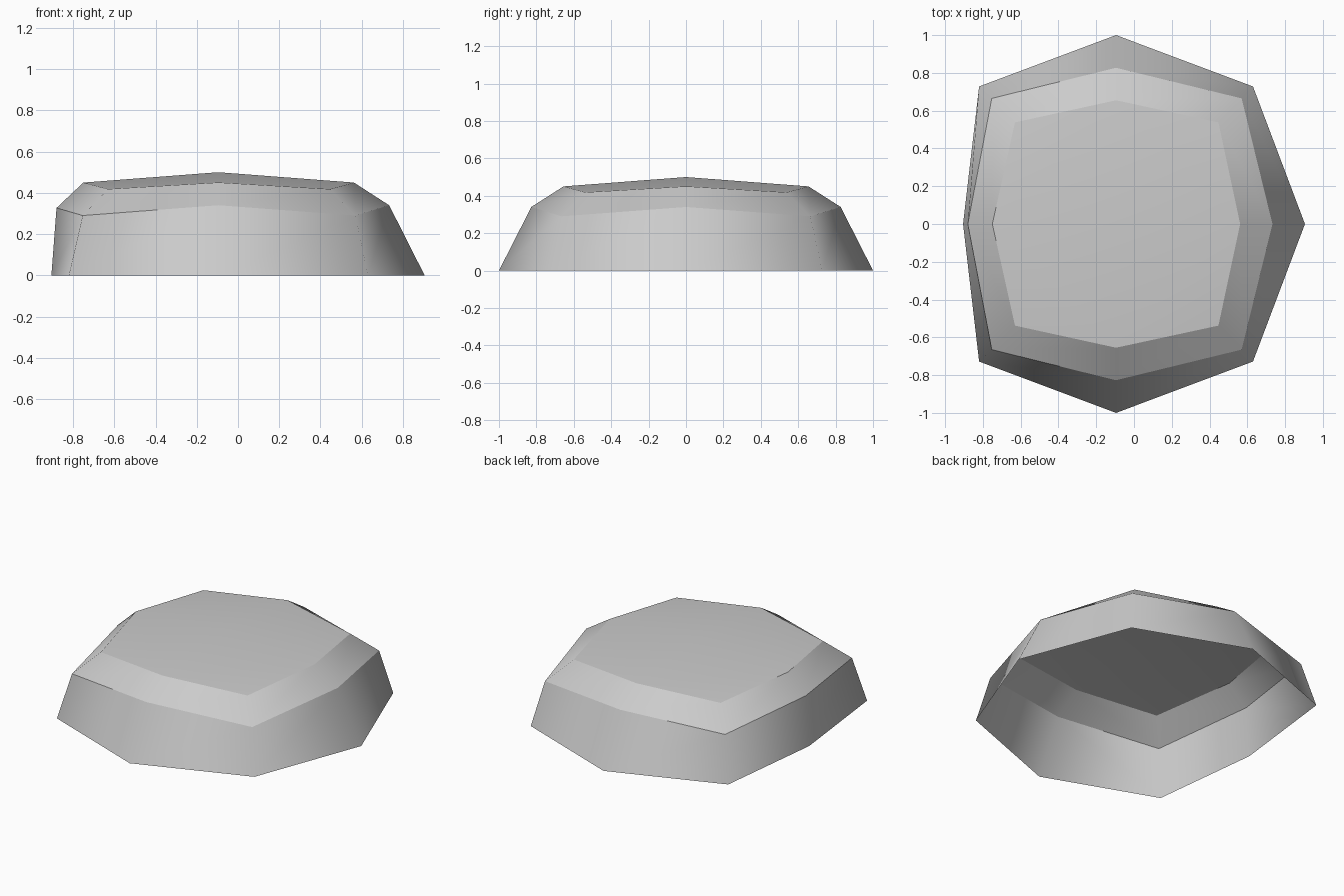
import bpy, bmesh

cube = bpy.data.objects.get("Cube")
if cube:
    bpy.data.objects.remove(cube, do_unlink=True)

MID_X = -0.095  # x of the crown and of the front and back points


def ring(bm, right, corner_r, side, corner_l, left):
    """Eight points running round from +x, mirrored across y."""
    half = [right, corner_r, side, corner_l, left]
    mirrored = [(x, -y, z) for x, y, z in half[3:0:-1]]
    return [bm.verts.new(p) for p in half + mirrored]


# Stone colour
stone = bpy.data.materials.new("stone_grey")
stone.use_nodes = True
colour = (0.6, 0.6, 0.6, 1)
stone.diffuse_color = colour
stone.node_tree.nodes["Principled BSDF"].inputs["Base Color"].default_value = colour

bm = bmesh.new()
# Open foot, shoulder and rim of the crown
rings = [
    ring(bm, (0.905, 0, 0), (0.63, 0.728, 0), (MID_X, 1, 0), (-0.82, 0.728, 0), (-0.905, 0, 0)),
    ring(bm, (0.733, 0, 0.34), (0.57, 0.665, 0.29), (MID_X, 0.827, 0.34),
         (-0.753, 0.665, 0.29), (-0.88, 0, 0.327)),
    ring(bm, (0.562, 0, 0.45), (0.447, 0.538, 0.418), (MID_X, 0.655, 0.45),
         (-0.63, 0.538, 0.418), (-0.75, 0, 0.45)),
]

# Side wall and bevel bands
for low, high in zip(rings, rings[1:]):
    for i in range(8):
        j = (i + 1) % 8
        bm.faces.new((low[i], low[j], high[j], high[i]))

# Shallow crown of four quads
rim = rings[-1]
peak = bm.verts.new((MID_X, 0, 0.5))
for i in range(0, 8, 2):
    bm.faces.new((rim[i], rim[i + 1], rim[(i + 2) % 8], peak))

# Smooth round each band, crisp between bands
for face in bm.faces:
    face.smooth = True
for loop in rings[1:]:
    for i in range(8):
        bm.edges.get((loop[i], loop[(i + 1) % 8])).smooth = False

mesh = bpy.data.meshes.new("rock")
bm.to_mesh(mesh)
bm.free()
mesh.materials.append(stone)
rock = bpy.data.objects.new("rock", mesh)
bpy.context.collection.objects.link(rock)
